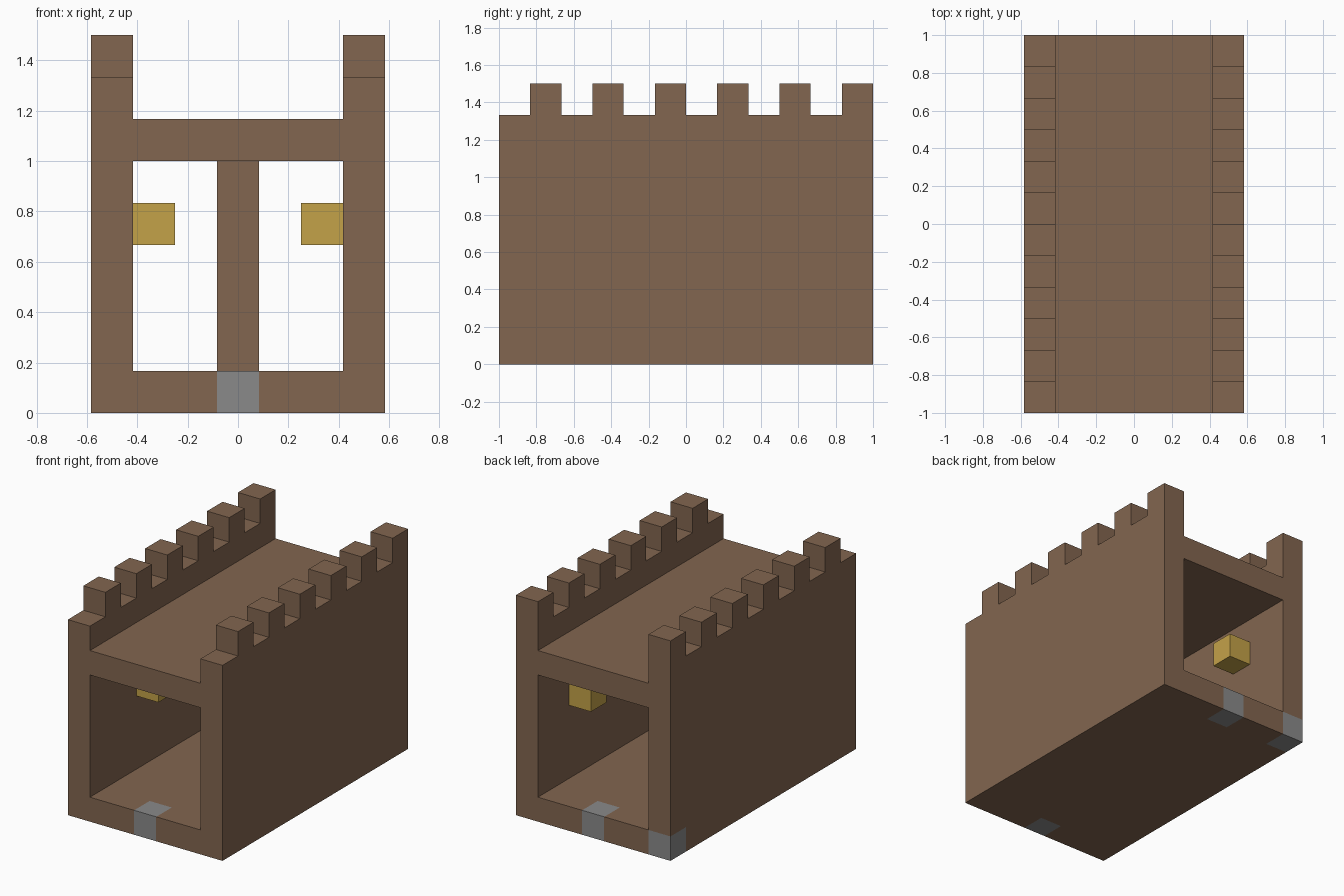
import bpy
import bmesh
from mathutils import Vector

U = 1 / 6                      # building block size
HALF_W, HALF_L = 3.5 * U, 6 * U
INNER = 2.5 * U                # inner face of the side walls

cube = bpy.data.objects.get("Cube")
if cube:
    bpy.data.objects.remove(cube, do_unlink=True)


def make_material(name, rgb):
    mat = bpy.data.materials.new(name)
    mat.use_nodes = True
    mat.diffuse_color = (*rgb, 1)
    bsdf = next(n for n in mat.node_tree.nodes if n.type == 'BSDF_PRINCIPLED')
    bsdf.inputs["Base Color"].default_value = (*rgb, 1)
    bsdf.inputs["Roughness"].default_value = 0.9
    return mat


BROWN = make_material("brown_wood", (0.225, 0.133, 0.08))
GOLD = make_material("gold_lamp", (0.55, 0.36, 0.066))
GREY = make_material("grey_stone", (0.255, 0.255, 0.255))


def finish(name, bm, *mats):
    bmesh.ops.recalc_face_normals(bm, faces=bm.faces)
    mesh = bpy.data.meshes.new(name)
    bm.to_mesh(mesh)
    bm.free()
    for mat in mats:
        mesh.materials.append(mat)
    obj = bpy.data.objects.new(name, mesh)
    bpy.context.collection.objects.link(obj)
    return obj


def box(low, high):
    bm = bmesh.new()
    low, high = Vector(low), Vector(high)
    bmesh.ops.create_cube(bm, size=1)
    for v in bm.verts:
        v.co = (low + high) / 2 + v.co * (high - low)
    return bm


def cut(bm, point, normal, keep=lambda c: True):
    """Split the faces chosen by keep along a plane."""
    faces = [f for f in bm.faces if keep(f.calc_center_median())]
    edges = {e for f in faces for e in f.edges}
    verts = {v for f in faces for v in f.verts}
    bmesh.ops.bisect_plane(bm, geom=list(verts) + list(edges) + faces,
                           plane_co=point, plane_no=normal, dist=1e-5)


def side_wall(name, side):
    # Crenellated outline in the length/height plane, extruded sideways
    low, high = 8 * U, 9 * U
    outline = [(-HALF_L, 0), (-HALF_L, low)]
    for i in range(6):
        start = -HALF_L + (2 * i + 1) * U
        outline += [(start, low), (start, high), (start + U, high)]
        if i < 5:
            outline.append((start + U, low))
    outline.append((HALF_L, 0))
    bm = bmesh.new()
    face = bm.faces.new([bm.verts.new((side * INNER, y, z)) for y, z in outline])
    result = bmesh.ops.extrude_face_region(bm, geom=[face])
    moved = [g for g in result["geom"] if isinstance(g, bmesh.types.BMVert)]
    bmesh.ops.translate(bm, verts=moved, vec=(side * U, 0, 0))
    # Grey cornerstone at the rear of one wall
    if side < 0:
        cut(bm, (0, 0, U), (0, 0, 1))
        cut(bm, (0, HALF_L - U, 0), (0, 1, 0), lambda c: c.z < U - 0.01)
        for f in bm.faces:
            c = f.calc_center_median()
            f.material_index = int(c.z < U - 0.01 and c.y > HALF_L - U + 0.01)
    return finish(name, bm, BROWN, GREY)


def slab(name, z, end_stones=False):
    bm = box((-INNER, -HALF_L, z), (INNER, HALF_L, z + U))
    # The ends buried in the side walls are left open
    ends = [f for f in bm.faces if abs(f.calc_center_median().x) > INNER - 0.01]
    bmesh.ops.delete(bm, geom=ends, context='FACES_ONLY')
    if end_stones:
        for s in (-1, 1):
            cut(bm, (s * U / 2, 0, 0), (1, 0, 0))
            cut(bm, (0, s * (HALF_L - U), 0), (0, 1, 0))
        for f in bm.faces:
            c = f.calc_center_median()
            f.material_index = int(abs(c.x) < U / 2 and abs(c.y) > HALF_L - U)
    return finish(name, bm, BROWN, GREY)


# Main structure
side_wall("left_wall", 1)
side_wall("right_wall", -1)
slab("floor", 0, end_stones=True)
slab("upper_deck", 6 * U)

# Central support between floor and deck
finish("central_pillar", box((-U / 2, 0, U), (U / 2, U, 6 * U)), BROWN)

# Lamps fixed to the inner wall faces
for side, label in ((1, "left"), (-1, "right")):
    for y, place in ((-3 * U, "front"), (3 * U, "rear")):
        x = side * (INNER - U / 2)
        finish(f"{place}_{label}_lamp",
               box((x - U / 2, y, 4 * U), (x + U / 2, y + U, 5 * U)), GOLD)
